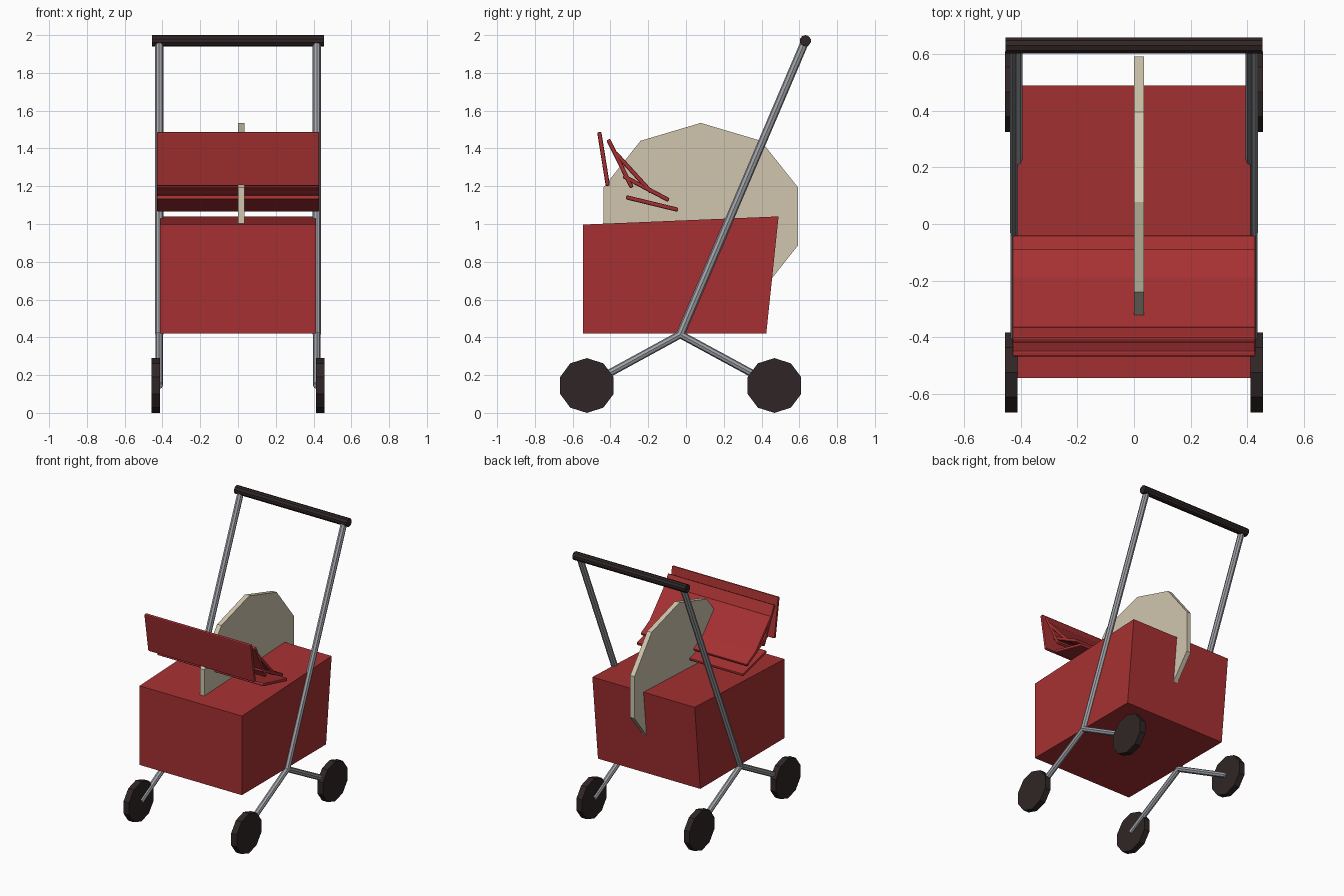
import bpy, bmesh, math
from mathutils import Vector

cube = bpy.data.objects.get("Cube")
if cube:
    bpy.data.objects.remove(cube, do_unlink=True)


def material(name, rgb):
    m = bpy.data.materials.new(name)
    m.use_nodes = True
    color = (*rgb, 1)
    m.diffuse_color = color
    bsdf = next(n for n in m.node_tree.nodes if n.type == "BSDF_PRINCIPLED")
    bsdf.inputs["Base Color"].default_value = color
    return m


red = material("red fabric", (0.38, 0.03, 0.032))
cream = material("cream panel", (0.63, 0.56, 0.42))
dark = material("dark rubber", (0.03, 0.019, 0.019))
grey = material("grey metal", (0.36, 0.37, 0.40))


def extrude(name, profile, x0, x1, mat):
    """Solid from a (y, z) profile spanning x0 to x1."""
    bm = bmesh.new()
    face = bm.faces.new([bm.verts.new((x0, y, z)) for y, z in profile])
    new = bmesh.ops.extrude_face_region(bm, geom=[face])["geom"]
    verts = [v for v in new if isinstance(v, bmesh.types.BMVert)]
    bmesh.ops.translate(bm, verts=verts, vec=(x1 - x0, 0, 0))
    bmesh.ops.recalc_face_normals(bm, faces=bm.faces)
    mesh = bpy.data.meshes.new(name)
    bm.to_mesh(mesh)
    bm.free()
    mesh.materials.append(mat)
    obj = bpy.data.objects.new(name, mesh)
    bpy.context.collection.objects.link(obj)
    return obj


def decagon(y, z, ry, rz):
    angles = [math.radians(18 + 36 * i) for i in range(10)]
    return [(y + ry * math.cos(a), z + rz * math.sin(a)) for a in angles]


def tube(name, a, b, radius, mat, sides=8):
    a, b = Vector(a), Vector(b)
    bpy.ops.mesh.primitive_cylinder_add(vertices=sides, radius=radius,
                                        depth=(b - a).length, location=(a + b) / 2)
    obj = bpy.context.object
    obj.name = name
    obj.rotation_euler = (b - a).to_track_quat("Z", "Y").to_euler()
    obj.data.materials.append(mat)


# Seat box and upright divider
extrude("seat_box", [(-0.545, 0.42), (0.425, 0.42), (0.49, 1.04), (-0.545, 0.997)],
        -0.413, 0.413, red)
extrude("divider_disc", decagon(0.078, 1.04, 0.542, 0.495), 0, 0.035, cream)

# Folded canopy: thin slats with softened edges
slats = [((-0.458, 1.479), (-0.415, 1.21)), ((-0.408, 1.44), (-0.29, 1.2)),
         ((-0.368, 1.37), (-0.19, 1.175)), ((-0.325, 1.25), (-0.098, 1.13)),
         ((-0.31, 1.14), (-0.05, 1.077))]
for i, (a, b) in enumerate(slats):
    a, b = Vector(a), Vector(b)
    along = (b - a).normalized() * 0.008
    side = Vector((-along.y, along.x)) * 1.4
    a, b = a - along, b + along
    slat = extrude(f"canopy_slat_{i + 1}", [a - side, b - side, b + side, a + side],
                   -0.43, 0.43, red)
    bevel = slat.modifiers.new("soft edges", "BEVEL")
    bevel.width = 0.007
    bevel.segments = 2

# Frame tubes and wheels on both sides
hub, top = (-0.03, 0.415), (0.632, 1.97)
axles = {"front": (-0.525, 0.145), "back": (0.468, 0.145)}
for label, s in (("left", 1), ("right", -1)):
    x = s * 0.417
    tube(f"{label}_handle_tube", (x, *hub), (x, *top), 0.022, grey)
    for end, axle in axles.items():
        tube(f"{label}_{end}_leg", (x, *hub), (x, *axle), 0.02, grey)
        extrude(f"{label}_{end}_wheel", decagon(*axle, 0.149, 0.145),
                s * 0.412, s * 0.457, dark)

# Push handle
tube("handle_bar", (-0.455, *top), (0.455, *top), 0.03, dark, 10)
